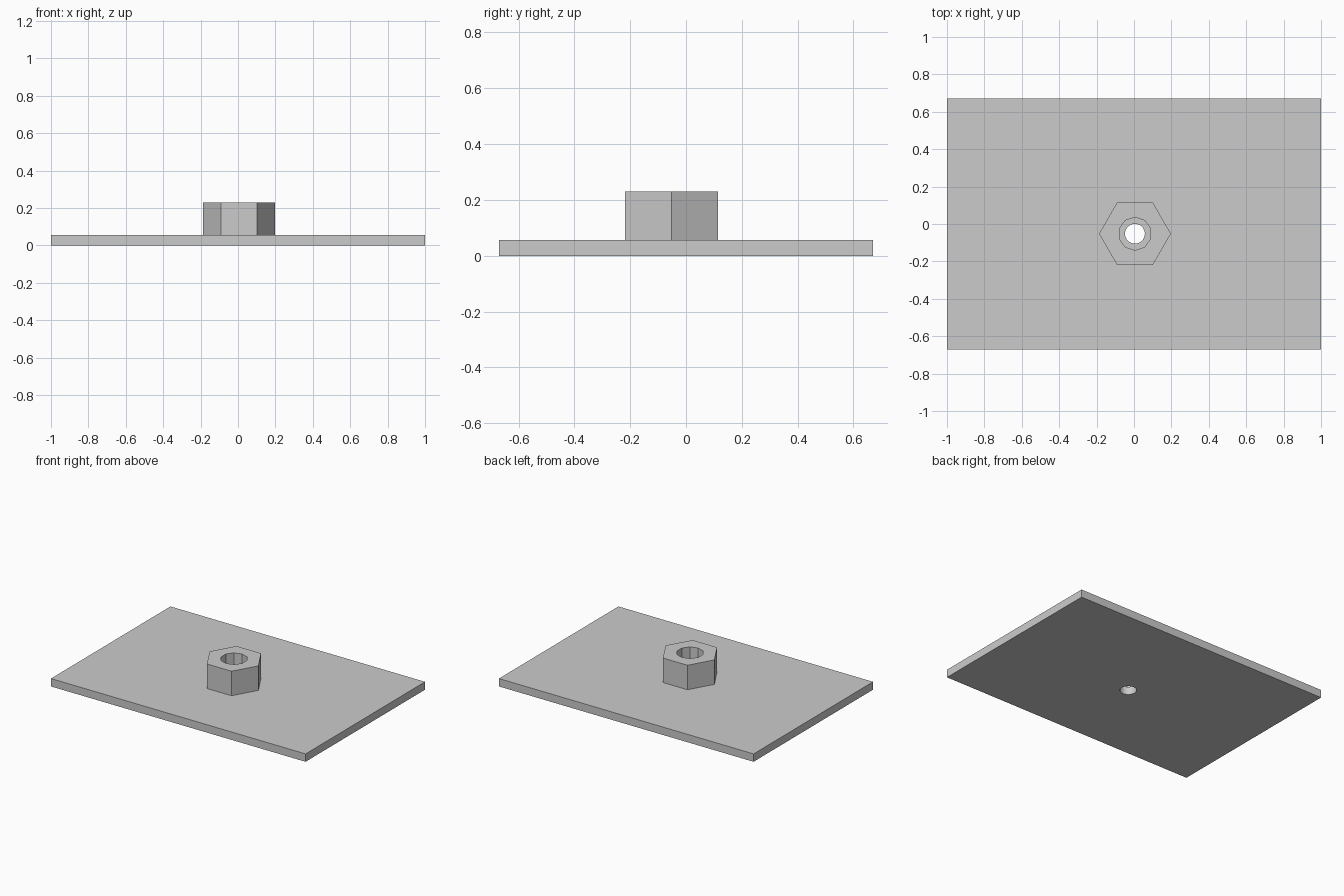
import bpy, bmesh
from math import cos, sin, pi

if "Cube" in bpy.data.objects:
    bpy.data.objects.remove(bpy.data.objects["Cube"])

CX, CY = 0.005, -0.052      # shared axis of nut and holes
PLATE_TOP, NUT_TOP = 0.056, 0.23


def prism(name, radius, sides, z0, z1, turn=0.0):
    """Upright n-sided prism around the shared axis."""
    bm = bmesh.new()
    ring = [bm.verts.new((CX + radius * cos(turn + 2 * pi * i / sides),
                          CY + radius * sin(turn + 2 * pi * i / sides), z0))
            for i in range(sides)]
    base = bm.faces.new(ring)
    top = bmesh.ops.extrude_face_region(bm, geom=[base])["geom"]
    bmesh.ops.translate(bm, vec=(0, 0, z1 - z0),
                        verts=[g for g in top if isinstance(g, bmesh.types.BMVert)])
    bmesh.ops.recalc_face_normals(bm, faces=bm.faces)
    mesh = bpy.data.meshes.new(name)
    bm.to_mesh(mesh)
    bm.free()
    ob = bpy.data.objects.new(name, mesh)
    bpy.context.collection.objects.link(ob)
    return ob


def cut(ob, cutter):
    mod = ob.modifiers.new("hole", 'BOOLEAN')
    mod.operation = 'DIFFERENCE'
    mod.solver = 'EXACT'
    mod.object = cutter
    bpy.context.view_layer.objects.active = ob
    bpy.ops.object.modifier_apply(modifier=mod.name)
    bpy.data.objects.remove(cutter, do_unlink=True)


# Base plate with a small round through-hole
bpy.ops.mesh.primitive_cube_add(size=1, location=(0, 0, PLATE_TOP / 2))
plate = bpy.context.object
plate.name = "base_plate"
plate.scale = (2.0, 1.34, PLATE_TOP)
bpy.ops.object.transform_apply(location=True, rotation=False, scale=True)
cut(plate, prism("hole_cutter", 0.053, 32, -0.1, 0.15))

# Hexagonal nut with a ten-sided bore
nut = prism("hex_nut", 0.192, 6, PLATE_TOP, NUT_TOP)
cut(nut, prism("bore_cutter", 0.088, 10, 0.0, 0.4, pi / 2))
